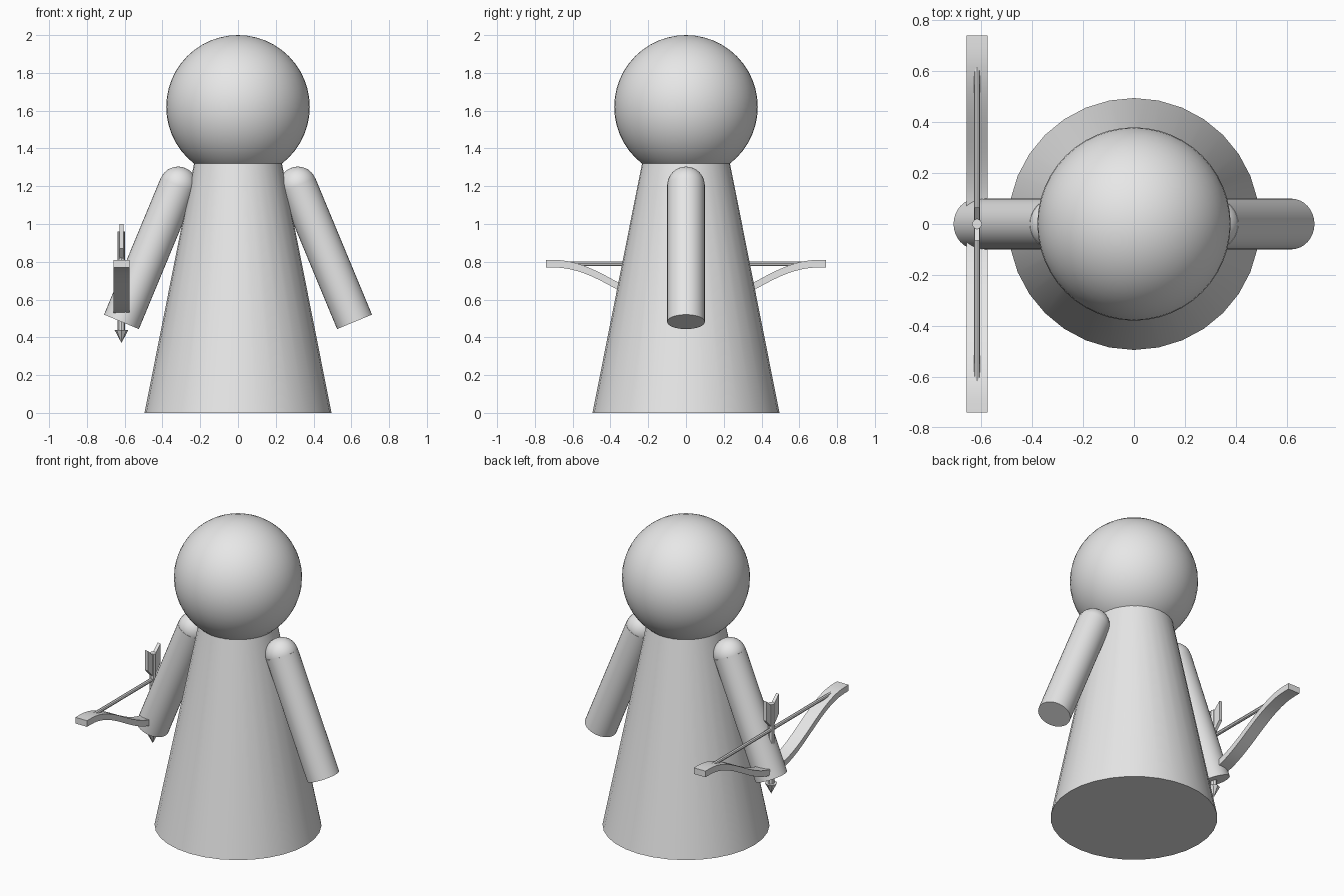
import bpy, bmesh, math
from mathutils import Vector

if "Cube" in bpy.data.objects:
    bpy.data.objects.remove(bpy.data.objects["Cube"])

grey = bpy.data.materials.new("plain grey")
grey.diffuse_color = (0.8, 0.8, 0.8, 1)
grey.use_nodes = True
grey.node_tree.nodes["Principled BSDF"].inputs["Base Color"].default_value = grey.diffuse_color
CX = -0.617  # x of bow and arrow


def finish(obj, name, smooth=True):
    obj.name = name
    obj.data.materials.clear()
    obj.data.materials.append(grey)
    if smooth:
        bpy.ops.object.select_all(action='DESELECT')
        obj.select_set(True)
        bpy.context.view_layer.objects.active = obj
        bpy.ops.object.shade_smooth_by_angle(angle=math.radians(35))
    return obj


def rod(name, a, b, r1, r2, sides=32):
    # Tapered cylinder from point a to point b
    a, b = Vector(a), Vector(b)
    d = b - a
    bpy.ops.mesh.primitive_cone_add(vertices=sides, radius1=r1, radius2=r2,
                                    depth=d.length, location=(a + b) / 2)
    obj = bpy.context.object
    obj.rotation_euler = d.to_track_quat('Z', 'Y').to_euler()
    return finish(obj, name, sides > 8)


def ball(name, loc, r, seg, rings):
    bpy.ops.mesh.primitive_uv_sphere_add(segments=seg, ring_count=rings, radius=r, location=loc)
    return finish(bpy.context.object, name)


def slab(name, profile, x, width, smooth=False):
    # Extrude a closed (y, z) profile along x
    bm = bmesh.new()
    face = bm.faces.new([bm.verts.new((x - width / 2, y, z)) for y, z in profile])
    ext = bmesh.ops.extrude_face_region(bm, geom=[face])
    moved = [v for v in ext["geom"] if isinstance(v, bmesh.types.BMVert)]
    bmesh.ops.translate(bm, verts=moved, vec=(width, 0, 0))
    bmesh.ops.recalc_face_normals(bm, faces=bm.faces)
    mesh = bpy.data.meshes.new(name)
    bm.to_mesh(mesh)
    bm.free()
    obj = bpy.data.objects.new(name, mesh)
    bpy.context.collection.objects.link(obj)
    return finish(obj, name, smooth)


# Body and head
rod("body", (0, 0, 0), (0, 0, 1.34), 0.495, 0.229)
ball("head", (0, 0, 1.62), 0.38, 48, 24)

# Arms with round shoulders
for side, label in ((-1, "right"), (1, "left")):
    shoulder = (side * 0.317, 0, 1.205)
    rod(label + "_arm", (side * 0.617, 0, 0.482), shoulder, 0.1, 0.1)
    ball(label + "_shoulder", shoulder, 0.099, 32, 16)

# Bow: wave-shaped limbs with flat tips
def bow_z(y):
    return 0.52 + 0.125 * (1 - math.cos(math.pi * min(abs(y) / 0.7, 1)))

ys = [-0.74 + 1.48 * i / 36 for i in range(37)]
lower = [(y, bow_z(y)) for y in ys]
upper = [(y, bow_z(y) + 0.04) for y in reversed(ys)]
slab("bow", lower + upper, CX, 0.084, True)
rod("bow_string", (CX, -0.65, 0.79), (CX, 0.65, 0.79), 0.012, 0.012, 8)

# Arrow: shaft, point and two swept feathers
rod("arrow_shaft", (CX, 0, 0.43), (CX, 0, 0.96), 0.02, 0.02, 8)
rod("arrow_point", (CX, 0, 0.44), (CX, 0, 0.37), 0.037, 0, 8)
for s, label in ((-1, "front"), (1, "back")):
    slab(label + "_feather",
         [(0, 0.80), (s * 0.065, 0.87), (s * 0.065, 1.0), (0, 0.94)], CX, 0.02)
